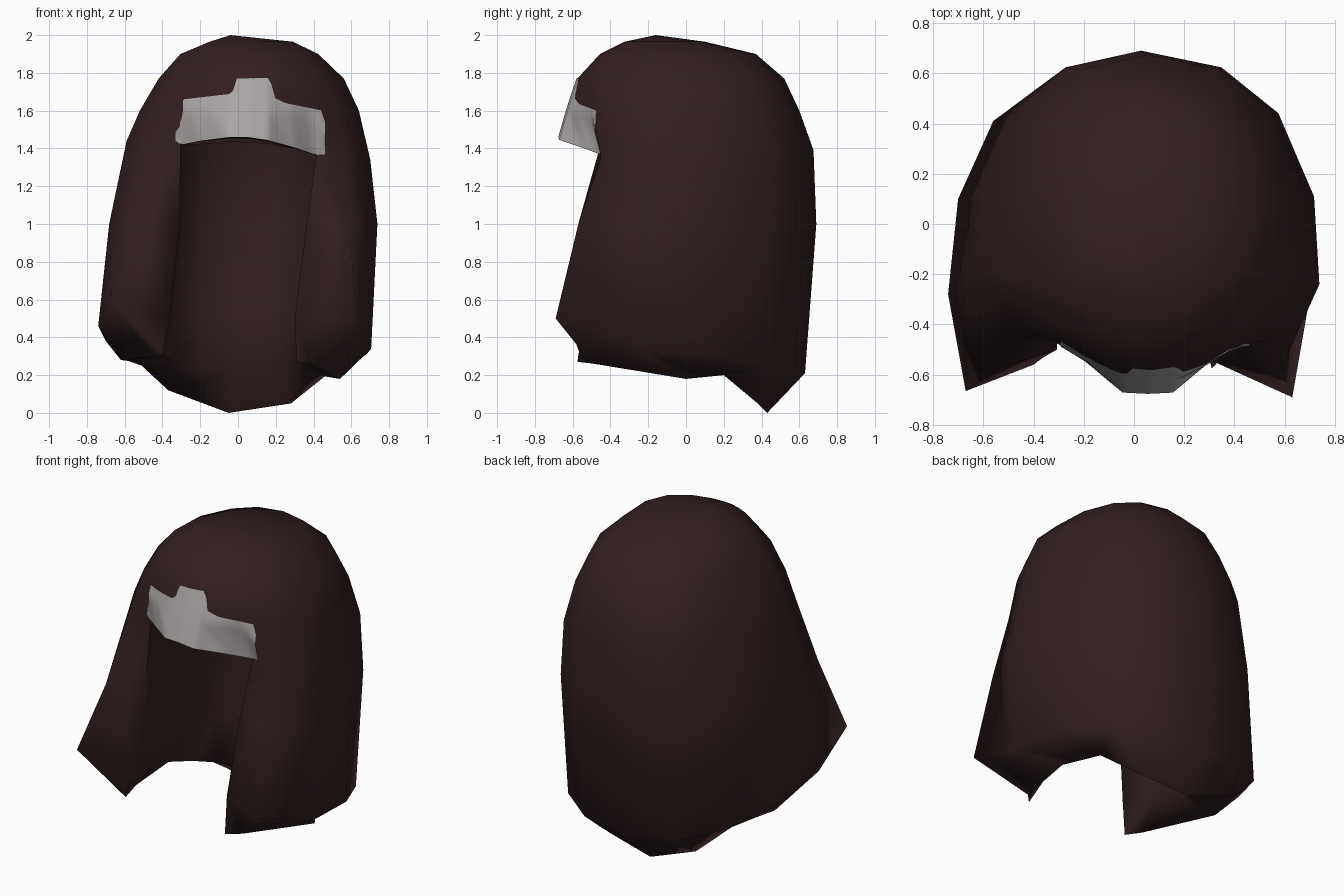
import bpy, bmesh
from mathutils import Vector
from mathutils.bvhtree import BVHTree

if "Cube" in bpy.data.objects:
    bpy.data.objects.remove(bpy.data.objects["Cube"])


def material(name, rgb):
    m = bpy.data.materials.new(name)
    m.diffuse_color = (*rgb, 1)
    m.use_nodes = True
    m.node_tree.nodes["Principled BSDF"].inputs["Base Color"].default_value = m.diffuse_color
    return m


brown = material("dark brown", (0.033, 0.0138, 0.0142))
grey = material("light grey", (0.42, 0.39, 0.39))

bm = bmesh.new()
cache = {}


def vert(co):
    key = tuple(round(c, 4) for c in co)
    if key not in cache:
        cache[key] = bm.verts.new(key)
    return cache[key]


def face(*cos):
    vs = list(dict.fromkeys(vert(c) for c in cos))
    if len(vs) > 2 and not bm.faces.get(vs):
        bm.faces.new(vs)


def loft(a, b, closed=False):
    n = len(a)
    for i in range(n if closed else n - 1):
        j = (i + 1) % n
        face(a[i], a[j], b[j], b[i])


def cap(ring, tip):
    for i in range(len(ring)):
        face(ring[i], ring[(i + 1) % len(ring)], tip)


def half(hw, yb, ym, *front):
    """Half outline from the back middle round the side to the front."""
    d = yb - ym
    return [(0, yb), (.45 * hw, ym + .92 * d), (.77 * hw, ym + .7 * d),
            (.97 * hw, ym + .3 * d), (hw, ym - .1)] + list(front)


def mirror(pts, cx, z, tilt=0):
    """Strip from left edge round the back to right edge, left back slightly flatter."""
    left = [(-x * (.94 if y > .05 else 1), y) for x, y in pts[:0:-1]]
    return [(x + cx, y, z - tilt * x) for x, y in left + pts]


def fringe(pts, cx, tilt=0):
    """Five points crossing the forehead from right to left."""
    full = pts + [(-x, y, z) for x, y, z in pts[-2::-1]]
    return [(x + cx, y, z - tilt * x) for x, y, z in full]


# Outer curtain of hair, open at the front, with an uneven hem
bottom = [(-.4, -.56, .31), (-.45, -.46, .30), (-.62, -.01, .28), (-.58, .12, .275), (-.51, .26, .25),
          (-.37, .43, .12), (-.05, .43, 0), (.28, .38, .05), (.42, .2, .2), (.48, .1, .19),
          (.54, 0, .18), (.38, -.5, .262), (.31, -.575, .27)]
low = [(-.36, -.53, .5), (-.67, -.665, .58), (-.74, -.28, .46), (-.70, .1, .38), (-.56, .41, .30),
       (-.32, .58, .23), (-.02, .63, .21), (.31, .58, .22), (.53, .43, .25), (.68, .12, .31),
       (.705, -.26, .34), (.63, -.69, .5), (.30, -.54, .5)]
mid = mirror(half(.71, .69, -.14, (.56, -.57), (.335, -.5)), .028, 1.0)
brow = mirror(half(.645, .675, -.1, (.51, -.45), (.36, -.44)), .055, 1.39, .075)
for a, b in ((bottom, low), (low, mid), (mid, brow)):
    loft(a, b)

# Crown with the forward swept fringe
brow_f = fringe([(.25, -.54, 1.42), (.1, -.665, 1.45), (0, -.67, 1.457)], .055, .075)
rings = [brow + brow_f]
for z, cx, hw, yb, ym, tip, edge, fr in (
        (1.60, .06, .58, .60, -.1, (.47, -.42), (.32, -.5), [(.22, -.56), (.1, -.62), (0, -.63)]),
        (1.77, .07, .49, .52, -.1, (.39, -.40), (.26, -.49), [(.18, -.535), (.09, -.565), (0, -.575)]),
        (1.90, .06, .365, .37, -.1, (.28, -.32), (.2, -.4), [(.13, -.43), (.07, -.45), (0, -.455)]),
        (1.965, .07, .22, .10, -.12, (.18, -.25), (.13, -.29), [(.09, -.31), (.05, -.32), (0, -.325)])):
    rings.append(mirror(half(hw, yb, ym, tip, edge), cx, z)
                 + fringe([(x, y, z) for x, y in fr], cx))
for a, b in zip(rings, rings[1:]):
    loft(a, b, True)
cap(rings[-1], (-.04, -.16, 2.0))


# Hollow inside, sharing its front edges with the curtain
def inner(outer, hw, yb, cx, z, lip, tilt=0):
    r = mirror(half(hw, yb, 0, lip, (.335, -.5)), cx, z)
    # the hem of the hollow rises towards the front
    r = [(x, y, z + tilt * max(0, yb - y)) for x, y, z in r]
    r[0], r[-1] = outer[0], outer[-1]
    return r


in_bottom = inner(bottom, .39, .31, -.03, .23, (.36, -.3), .3)
in_low = inner(low, .40, .33, -.02, .55, (.35, -.28))
in_mid = inner(mid, .41, .36, .025, 1.0, (.36, -.35))
in_brow = inner(brow, .42, .36, .055, 1.40, (.38, -.32))
for a, b in ((bottom, in_bottom), (in_bottom, in_low), (in_low, in_mid), (in_mid, in_brow)):
    loft(a, b)
in_f = fringe([(.25, -.44, 1.41), (.1, -.47, 1.43), (0, -.47, 1.43)], .055, .05)
loft([brow[-1]] + brow_f + [brow[0]], [brow[-1]] + in_f + [brow[0]])
in_top = [(.055 + (x - .055) * .75, -.03 + (y + .03) * .75, 1.66) for x, y, z in in_brow + in_f]
loft(in_brow + in_f, in_top, True)
cap(in_top, (.055, -.03, 1.8))

bmesh.ops.recalc_face_normals(bm, faces=bm.faces[:])
tree = BVHTree.FromBMesh(bm)


def finish(name, b, mat, angle):
    me = bpy.data.meshes.new(name)
    b.to_mesh(me)
    b.free()
    ob = bpy.data.objects.new(name, me)
    bpy.context.collection.objects.link(ob)
    me.materials.append(mat)
    bpy.ops.object.select_all(action='DESELECT')
    ob.select_set(True)
    bpy.context.view_layer.objects.active = ob
    bpy.ops.object.shade_smooth_by_angle(angle=angle)


finish("long_hair", bm, brown, 1.35)


# Pale patch laid on the fringe
def interp(table, x):
    for (x0, v0), (x1, v1) in zip(table, table[1:]):
        if x <= x1:
            return v0 + (v1 - v0) * max(0, (x - x0) / (x1 - x0))
    return table[-1][1]


top = [(-.33, 1.49), (-.31, 1.51), (-.29, 1.66), (-.03, 1.69), (-.01, 1.77), (.17, 1.775),
       (.19, 1.67), (.25, 1.64), (.45, 1.6), (.46, 1.54)]
low_edge = [(-.33, 1.44)] + [(p[0], p[2]) for p in [brow[0]] + brow_f[::-1] + [brow[-1]]] + [(.46, 1.365)]
pb = bmesh.new()
cols, rows = 40, 8
grid = []
for i in range(cols):
    x = -.33 + .79 * i / (cols - 1)
    z0, z1 = interp(low_edge, x) + .003, interp(top, x)
    col = []
    for k in range(rows):
        z = z0 + (z1 - z0) * k / (rows - 1)
        hit = tree.ray_cast(Vector((x, -2, z)), Vector((0, 1, 0)))
        if hit[0] is None or hit[0].y > -.2:
            hit = tree.find_nearest(Vector((x, -.6, z)))
        col.append(pb.verts.new(hit[0] + Vector((0, -.007, 0))))
    grid.append(col)
for a, b in zip(grid, grid[1:]):
    for k in range(rows - 1):
        pb.faces.new((a[k], b[k], b[k + 1], a[k + 1]))
finish("fringe_patch", pb, grey, 1.0)
